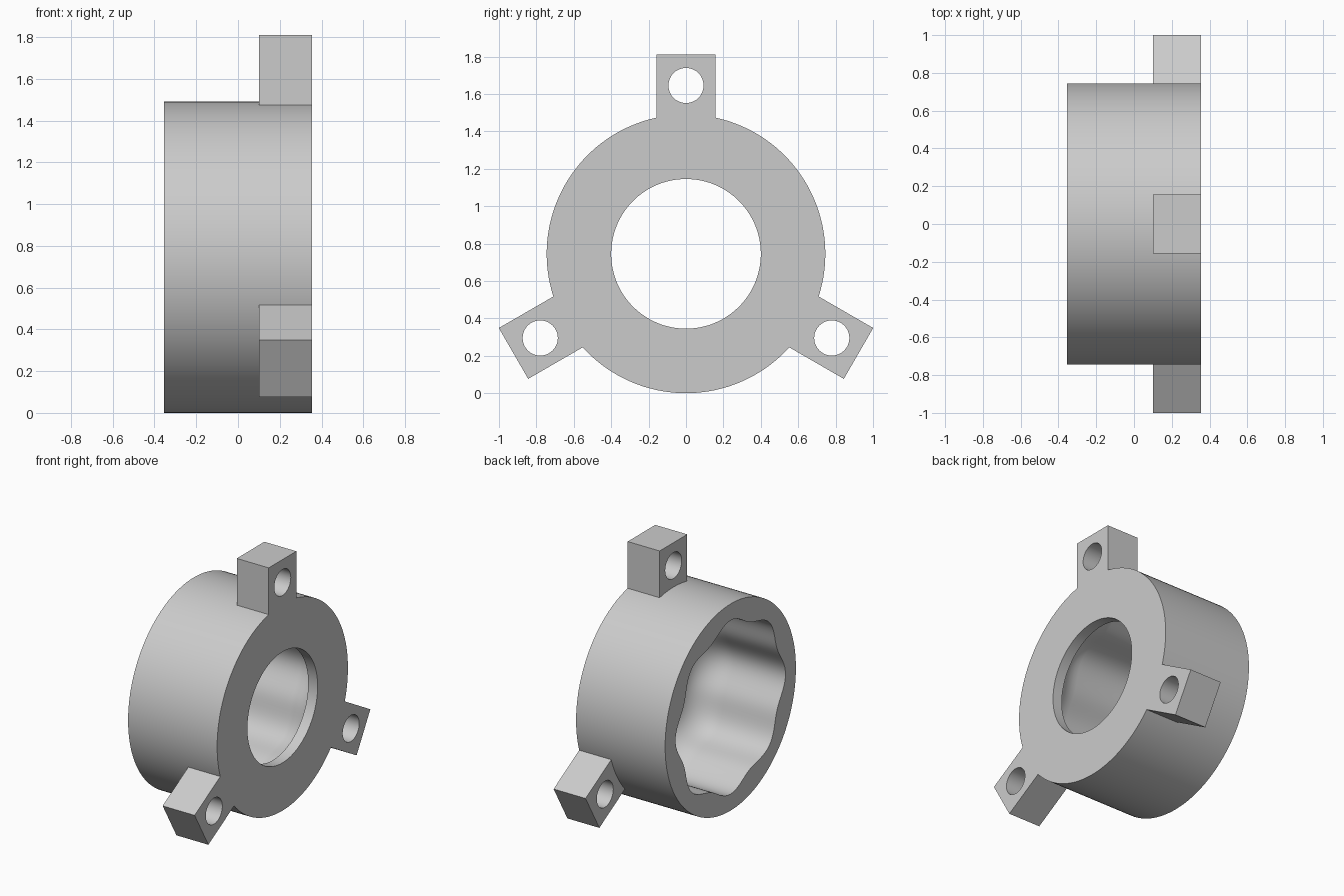
import bpy, bmesh, math
from mathutils import Matrix, Vector

cube = bpy.data.objects.get("Cube")
if cube:
    bpy.data.objects.remove(cube)

HALF, OUTER, BORE = 0.355, 0.745, 0.4
CENTRE_Z = OUTER
SEGMENTS = 144

grey = bpy.data.materials.new("light_grey")
grey.use_nodes = True
colour = (0.6, 0.6, 0.6, 1)
grey.diffuse_color = colour
grey.node_tree.nodes["Principled BSDF"].inputs["Base Color"].default_value = colour


def finish(bm, name):
    """Turn a bmesh into a shaded object in the scene."""
    bmesh.ops.recalc_face_normals(bm, faces=bm.faces)
    mesh = bpy.data.meshes.new(name)
    bm.to_mesh(mesh)
    bm.free()
    mesh.materials.append(grey)
    obj = bpy.data.objects.new(name, mesh)
    bpy.context.collection.objects.link(obj)
    bpy.ops.object.select_all(action='DESELECT')
    obj.select_set(True)
    bpy.context.view_layer.objects.active = obj
    bpy.ops.object.shade_smooth_by_angle(angle=math.radians(35))
    return obj


# Ring body: sections of (x, radius, lobe height) around the x axis
def ring_body():
    wall, lobe, start, floor = 0.6, 0.026, 0.06, 0.28
    sections = [(-HALF, OUTER, 0), (HALF, OUTER, 0), (HALF, BORE, 0), (floor, BORE, 0)]
    steps = 10
    for i in range(1, steps + 1):
        a = math.pi / 2 * (1 - i / steps)
        c = math.cos(a)
        sections.append((start + (floor - start) * math.sin(a),
                         BORE + (wall - BORE) * c, lobe * c))
    sections.append((-HALF, wall, lobe))

    bm = bmesh.new()
    loops = []
    for x, radius, height in sections:
        loop = []
        for i in range(SEGMENTS):
            a = math.tau * i / SEGMENTS
            r = radius + height * math.cos(8 * a)
            loop.append(bm.verts.new((x, r * math.cos(a), CENTRE_Z + r * math.sin(a))))
        loops.append(loop)
    for k, loop in enumerate(loops):
        after = loops[(k + 1) % len(loops)]
        for i in range(SEGMENTS):
            j = (i + 1) % SEGMENTS
            bm.faces.new((loop[i], loop[j], after[j], after[i]))
    finish(bm, "ring_body")


# Mounting lug: pierced plate whose inner edge follows the ring
def mounting_lug(name, turn):
    half_width, tip, back = 0.157, 1.065, 0.1
    hole_at, hole_radius = 0.9, 0.094
    spread = math.asin(half_width / (OUTER - 0.004))
    arc = [spread * (1 - 2 * i / 12) for i in range(13)]
    outline = [((OUTER - 0.004) * math.sin(a), (OUTER - 0.004) * math.cos(a)) for a in arc]
    outline += [(-half_width, tip), (half_width, tip)]
    hole = [(hole_radius * math.cos(math.tau * i / 48),
             hole_at + hole_radius * math.sin(math.tau * i / 48)) for i in range(48)]

    bm = bmesh.new()
    for points in (outline, hole):
        verts = [bm.verts.new((back, y, z)) for y, z in points]
        for i, v in enumerate(verts):
            bm.edges.new((v, verts[(i + 1) % len(verts)]))
    bmesh.ops.triangle_fill(bm, edges=bm.edges[:], use_beauty=True, normal=Vector((1, 0, 0)))
    solid = bmesh.ops.extrude_face_region(bm, geom=bm.faces[:], use_keep_orig=True)
    moved = [g for g in solid["geom"] if isinstance(g, bmesh.types.BMVert)]
    bmesh.ops.translate(bm, verts=moved, vec=(HALF - back, 0, 0))
    place = Matrix.Translation((0, 0, CENTRE_Z)) @ Matrix.Rotation(turn, 4, 'X')
    bmesh.ops.transform(bm, matrix=place, verts=bm.verts)
    finish(bm, name)


ring_body()
for n, side in enumerate(("top", "front", "back")):
    mounting_lug(side + "_lug", math.tau * n / 3)
